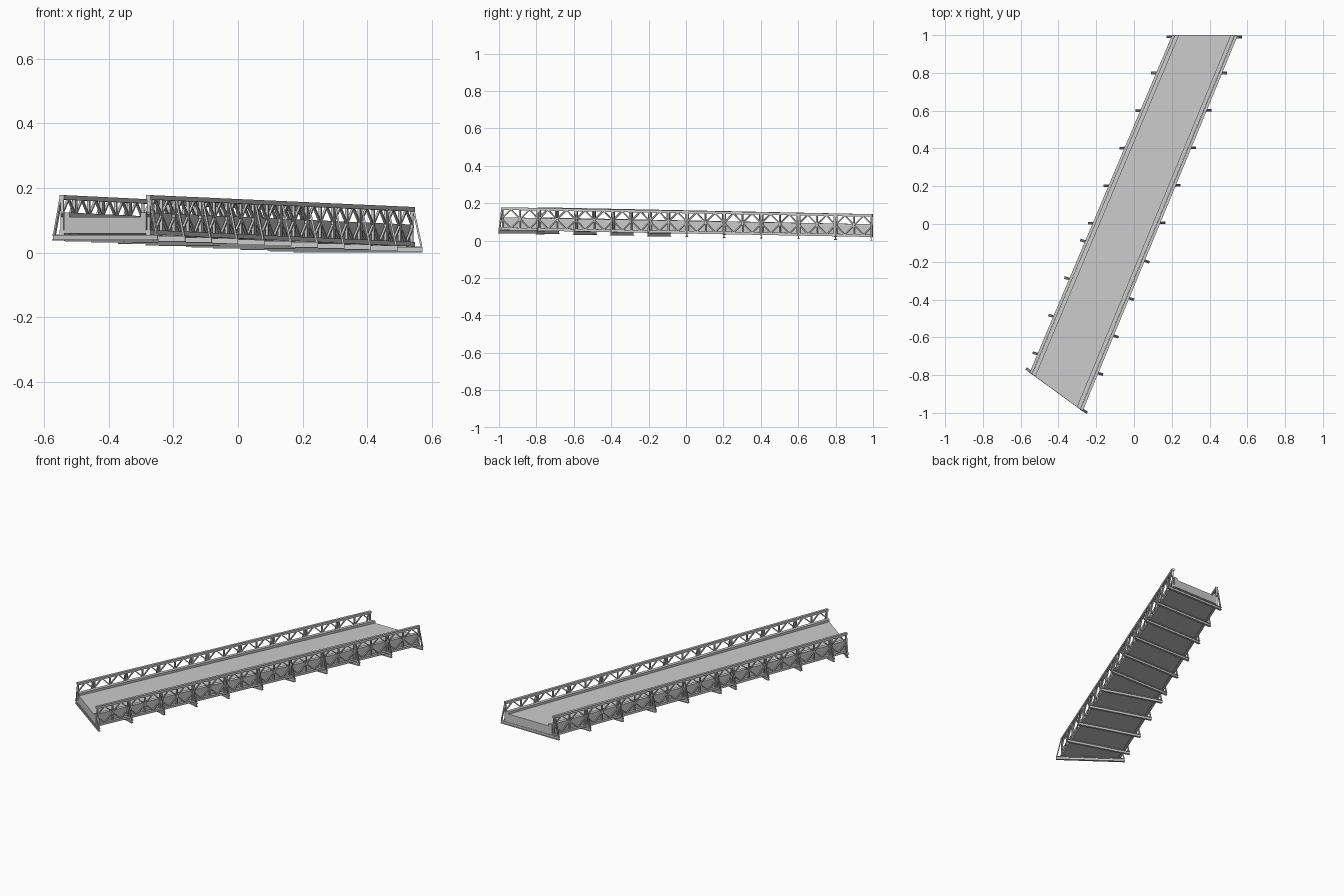
import bpy, bmesh
from mathutils import Vector

if "Cube" in bpy.data.objects:
    bpy.data.objects.remove(bpy.data.objects["Cube"])

# truss centre lines (near end, far end) at the level of the beam tops
LEFT = (Vector((-0.546, -0.79, 0.056)), Vector((0.209, 0.998, 0.019)))
RIGHT = (Vector((-0.278, -0.986, 0.056)), Vector((0.541, 0.998, 0.019)))
UP = Vector((0, 0, 1))
H = 0.122  # truss height


def bar(bm, a, b, side, w, h):
    """Box from a to b, w wide along side and h thick across it."""
    d = (b - a).normalized()
    s = (side - d * side.dot(d)).normalized()
    n = d.cross(s)
    rings = [[bm.verts.new(p + s * w / 2 * i + n * h / 2 * j)
              for i, j in ((-1, -1), (1, -1), (1, 1), (-1, 1))] for p in (a, b)]
    bm.faces.new(rings[0])
    bm.faces.new(rings[1])
    for k in range(4):
        m = (k + 1) % 4
        bm.faces.new((rings[0][k], rings[0][m], rings[1][m], rings[1][k]))


def finish(bm, name):
    bmesh.ops.recalc_face_normals(bm, faces=bm.faces)
    me = bpy.data.meshes.new(name)
    bm.to_mesh(me)
    bm.free()
    ob = bpy.data.objects.new(name, me)
    bpy.context.collection.objects.link(ob)


def at(line, t):
    return line[0].lerp(line[1], t)


def truss(name, line, bays, joints):
    bm = bmesh.new()
    along = (line[1] - line[0]).normalized()
    side = along.cross(UP).normalized()
    # top and bottom chords
    for z in (0.007, H - 0.007):
        bar(bm, line[0] + UP * z, line[1] + UP * z, side, 0.015, 0.014)
    # posts, doubled at the panel joints
    for i in range(bays + 1):
        p = at(line, min(max(i / bays, 0.003), 0.997))
        shifts = (-0.006, 0.006) if i in joints and 0 < i < bays else (0,)
        for s in shifts:
            q = p + along * s
            bar(bm, q + UP * 0.01, q + UP * (H - 0.01), side, 0.009, 0.007)
    # diamond bracing in each bay
    for i in range(bays):
        a, m, b = (at(line, (i + k) / bays) for k in (0, 0.5, 1))
        for end in (a, b):
            for z in (0.01, H - 0.01):
                bar(bm, end + UP * H / 2, m + UP * z, side, 0.007, 0.006)
    finish(bm, name)


def slab(name, f0, f1, z0, z1):
    """Slab between two fractions of the way from left truss to right truss."""
    bm = bmesh.new()
    lo, hi = [], []
    for t, f in ((0, f0), (0, f1), (1, f1), (1, f0)):
        p = at(LEFT, t).lerp(at(RIGHT, t), f)
        if t:
            p.y = 1.0
        lo.append(bm.verts.new(p + UP * z0))
        hi.append(bm.verts.new(p + UP * z1))
    bm.faces.new(lo)
    bm.faces.new(hi)
    for k in range(4):
        m = (k + 1) % 4
        bm.faces.new((lo[k], lo[m], hi[m], hi[k]))
    finish(bm, name)


# beam stations: the left truss is one panel shorter because of the skewed end
left_nodes = [18, 16, 14, 12, 10, 8, 7, 5, 3, 1, 0]
right_nodes = list(range(20, -1, -2))
truss("left_truss", LEFT, 18, left_nodes)
truss("right_truss", RIGHT, 20, right_nodes)

# road deck and kerbs
slab("deck", 0.025, 0.975, 0.003, 0.054)
slab("left_kerb", 0.025, 0.09, 0.05, 0.068)
slab("right_kerb", 0.91, 0.975, 0.05, 0.068)

# crossbeams (I-section) with raking braces at both ends
beams, rakers = bmesh.new(), bmesh.new()
for i, j in zip(left_nodes, right_nodes):
    a = at(LEFT, min(max(i / 18, 0.003), 0.996))
    b = at(RIGHT, min(max(j / 20, 0.003), 0.996))
    d = (b - a).normalized()
    flat = d.cross(UP).normalized()
    p, q = a - d * 0.034, b + d * 0.034
    for z in (-0.0015, -0.0175):
        bar(beams, p + UP * z, q + UP * z, flat, 0.014, 0.003)
    bar(beams, p - UP * 0.003, q - UP * 0.003, flat, 0.004, 0.002)
    bar(beams, p - UP * 0.0095, q - UP * 0.0095, flat, 0.004, 0.015)
    for tip, foot, s in ((p, a, 1), (q, b, -1)):
        bar(rakers, tip + d * s * 0.004, foot - d * s * 0.006 + UP * (H - 0.012),
            flat, 0.008, 0.006)
finish(beams, "crossbeams")
finish(rakers, "raker_braces")
